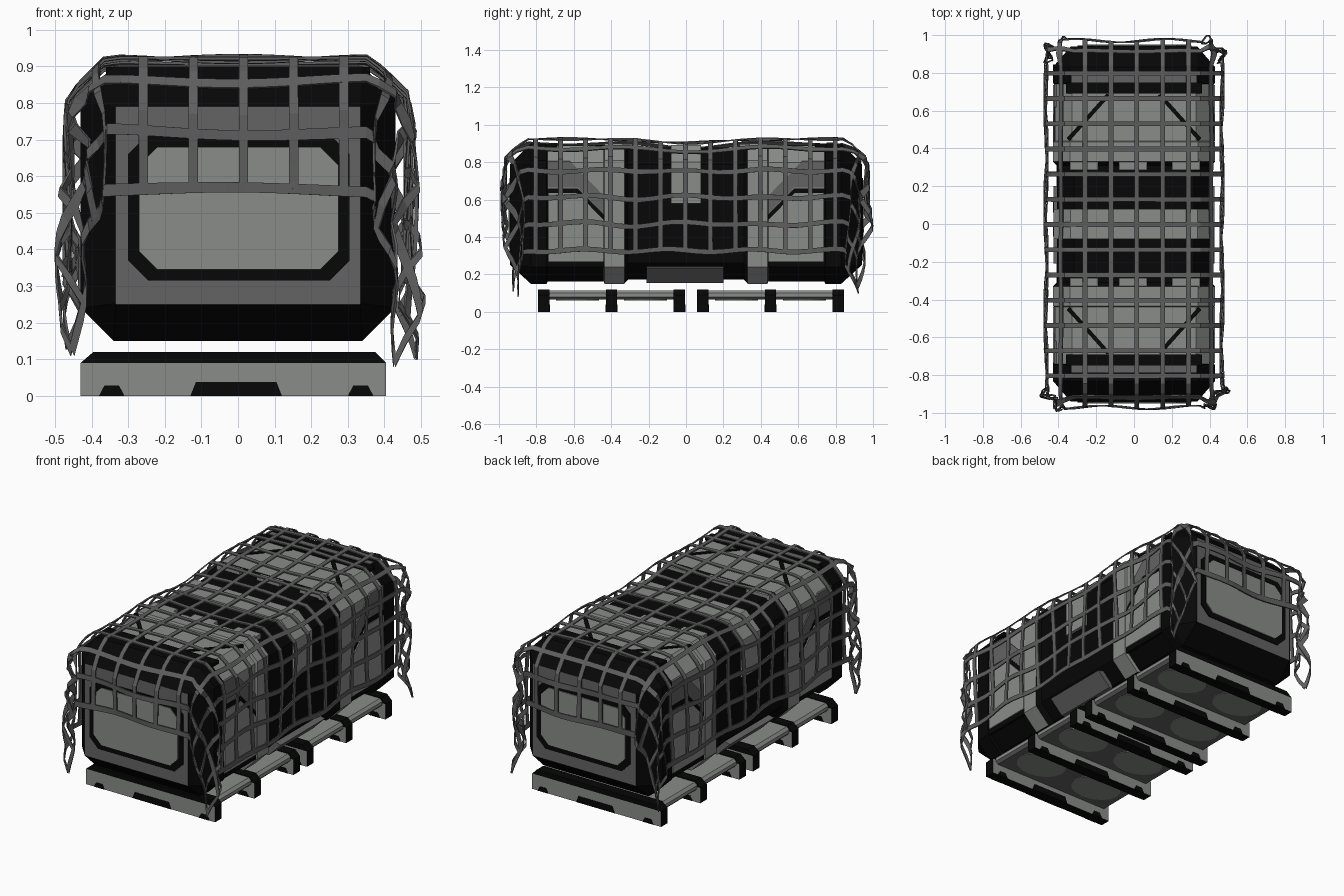
import bpy, bmesh, math

if "Cube" in bpy.data.objects:
    bpy.data.objects.remove(bpy.data.objects["Cube"])


def material(name, rgb):
    m = bpy.data.materials.new(name)
    m.diffuse_color = (*rgb, 1)
    m.use_nodes = True
    m.node_tree.nodes["Principled BSDF"].inputs["Base Color"].default_value = m.diffuse_color
    return m


LIGHT = material("light grey", (0.25, 0.265, 0.25))
MID = material("mid grey", (0.125, 0.125, 0.125))
BLACK = material("black", (0.002, 0.002, 0.002))
STRAP = material("strap grey", (0.11, 0.11, 0.11))


def build(name, verts, faces, mats, rule=None, fix=True):
    me = bpy.data.meshes.new(name)
    me.from_pydata(verts, [], faces)
    for m in mats:
        me.materials.append(m)
    if fix:
        bm = bmesh.new()
        bm.from_mesh(me)
        bmesh.ops.recalc_face_normals(bm, faces=bm.faces)
        bm.to_mesh(me)
        bm.free()
    if rule:
        for p in me.polygons:
            p.material_index = rule(p.center, p.normal)
    ob = bpy.data.objects.new(name, me)
    bpy.context.collection.objects.link(ob)
    return ob


def prism(name, poly, axis, a, b, mats, rule=None):
    place = {'x': lambda p, q, d: (d, p, q), 'y': lambda p, q, d: (p, d, q),
             'z': lambda p, q, d: (p, q, d)}[axis]
    n = len(poly)
    verts = [place(p, q, d) for d in (a, b) for p, q in poly]
    faces = [list(range(n)), list(range(n, 2 * n))]
    faces += [(i, (i + 1) % n, n + (i + 1) % n, n + i) for i in range(n)]
    return build(name, verts, faces, mats, rule)


def octagon(x0, x1, z0, z1, c):
    return [(x0 + c, z0), (x1 - c, z0), (x1, z0 + c), (x1, z1 - c),
            (x1 - c, z1), (x0 + c, z1), (x0, z1 - c), (x0, z0 + c)]


def rect(x0, x1, z0, z1):
    return [(x0, z0), (x1, z0), (x1, z1), (x0, z1)]


# crate body: chamfered rings lofted along y
def ring(i):
    return octagon(-.43 + i, .43 - i, .15 + i, .90 - i, .09)


END = octagon(-.335, .335, .25, .79, .002)
half = [(.94, END), (.83, ring(0)), (.745, ring(0)), (.74, ring(.012)),
        (.44, ring(.012)), (.435, ring(0)), (.33, ring(0)), (.31, ring(.022))]
rings = [(-y, r) for y, r in half] + [(y, r) for y, r in reversed(half)]
verts = [(x, y, z) for y, r in rings for x, z in r]
faces = [list(range(8)), list(range(len(verts) - 8, len(verts)))]
for k in range(len(rings) - 1):
    for j in range(8):
        a, b = k * 8 + j, k * 8 + (j + 1) % 8
        faces.append((a, b, b + 8, a + 8))


def body_rule(c, n):
    y = abs(c.y)
    if y > .935:
        return 1
    if y > .742 or y < .325 or n.z < -.9:
        return 2
    return 2 if (y > .44 and n.z < -.3) else 0


build("crate_body", verts, faces, [LIGHT, MID, BLACK], body_rule)

# centre rib wrapped over the top of the recess
rib = [(-.425, .58), (-.425, .80), (-.335, .892), (.335, .892), (.425, .80), (.425, .58)]
prism("centre_rib", rib, 'y', -.08, .08, [LIGHT])

for sy in (-1, 1):
    # end panels
    prism("end_panel_frame", octagon(-.30, .305, .315, .715, .055), 'y', sy * .935, sy * .945, [BLACK])
    prism("end_panel", octagon(-.27, .275, .345, .68, .05), 'y', sy * .935, sy * .95, [LIGHT])
    # lid trim on top
    prism("lid_bar_black", rect(-.36, .36, sy * .69, sy * .75), 'z', .88, .899, [BLACK])
    prism("lid_bar_grey", rect(-.33, .33, sy * .75, sy * .785), 'z', .88, .904, [MID])
    for x0 in (-.34, -.08, .20):
        prism("lid_tab", rect(x0, x0 + .15, sy * .34, sy * .285), 'z', .87, .897, [LIGHT])
    for sx in (-1, 1):
        line = [(.34, .44), (.355, .455), (.145, .69), (.125, .68)]
        prism("lid_diagonal", [(sx * x, sy * y) for x, y in line], 'z', .88, .893, [BLACK])
        # side door with cut corner, its frame and the diagonal brace

        def side(name, pts, x, mat):
            prism(name, [(sy * y, z) for y, z in pts], 'x', sx * .41, sx * x, [mat])
        side("side_door_frame", [(.75, .24), (.41, .24), (.41, .49), (.43, .51), (.58, .66), (.75, .66)], .4235, BLACK)
        side("side_door", [(.735, .27), (.44, .27), (.44, .49), (.58, .635), (.735, .635)], .430, LIGHT)
        side("side_brace", [(.74, .805), (.74, .665), (.58, .665), (.44, .52), (.44, .62), (.62, .805)], .4245, MID)
for sx in (-1, 1):
    # foot block on the lower chamfer
    foot = [(.32, .155), (.345, .155), (.425, .235), (.36, .25)]
    prism("side_foot", [(sx * x, z) for x, z in foot], 'y', -.21, .2, [MID])


# two pallets
def rail_rule(c, n):
    return 0 if abs(n.y) > .9 and c.z < .089 else 1


for y0 in (-.79, .06):
    for r in range(3):
        a = y0 + r * .362
        prism("pallet_rail", rect(-.43, .405, 0, .09), 'y', a, a + .06, [LIGHT, BLACK], rail_rule)
        prism("pallet_rail_cap", [(-.43, .09), (.405, .09), (.375, .12), (-.395, .12)], 'y', a, a + .06, [BLACK])
        for x0, x1, h in ((-.38, -.31, .028), (-.13, .12, .038), (.30, .37, .028)):
            prism("pallet_notch", [(x0, 0), (x1, 0), (x1 - .015, h), (x0 + .015, h)], 'y', a - .002, a + .062, [BLACK])
        if r < 2:
            prism("pallet_deck", octagon(-.41, .385, .065, .115, .015), 'y', a + .06, a + .362, [LIGHT, MID],
                  lambda c, n: 1 if n.z < -.3 else 0)
            for cx in (-.21, .185):
                oval = [(cx + .15 * math.cos(t * math.pi / 8), a + .211 + .115 * math.sin(t * math.pi / 8))
                        for t in range(16)]
                prism("pallet_underside_oval", oval, 'z', .061, .07, [LIGHT])


# cargo net: flat cloth coordinates folded over the crate
CX, CY, M = .36, .865, .10


def fold(t, c):
    k = max(0, t - c)
    if k < M * 1.414:
        return min(t, c) + k / 1.414, k / 1.414
    return c + M, M + k - M * 1.414


def drape(u, v):
    sx, sy = (1 if u >= 0 else -1), (1 if v >= 0 else -1)
    x, dx = fold(abs(u), CX)
    y, dy = fold(abs(v), CY)
    dx, dy = dx * 1.04, dy * 1.22
    drop = max(dx, dy)
    if dx > 0 and dy > 0:
        drop = (dx ** 1.3 + dy ** 1.3) ** (1 / 1.3)
        phi = math.atan2(dy, dx)
        q = min(1, min(dx, dy) / .12)
        rho = min(M, drop) + q * (.05 + .03 * math.sin(phi * 10 + sx + 2 * sy))
        x, y = CX - .04 * q + rho * math.cos(phi), CY - .04 * q + rho * math.sin(phi)
    hang = min(1, drop / .2)
    x += hang * (.010 * math.sin(v * 11 + u * 7) + .006) * (dx > 0)
    y += hang * (.010 * math.sin(u * 13 + v * 5) + .006) * (dy > 0)
    z = .923 - drop + .008 * math.sin(v * 9 + 1) * math.cos(u * 8)
    z -= .022 * math.exp(-(v / .22) ** 2) * (1 - hang)
    z += hang * .008 * math.sin(v * 14 + u * 3)
    return (sx * x, sy * y, z)


def net(name, lines, ends, swap):
    verts, faces, steps, w = [], [], 40, .0125
    for t in lines:
        for i in range(steps + 1):
            s = ends[0] + (ends[1] - ends[0]) * i / steps
            for d in (-w, w):
                verts.append(drape(s, t + d) if swap else drape(t + d, s))
            if i:
                n = len(verts)
                faces.append((n - 4, n - 3, n - 1, n - 2))
    ob = build(name, verts, faces, [STRAP], fix=False)
    mod = ob.modifiers.new("thickness", 'SOLIDIFY')
    mod.thickness = .007
    mod.offset = 0


us = [.015 + .137 * k for k in range(-7, 8)]
vs = [-.003 + .1335 * k for k in range(-9, 10)]
net("net_long_straps", us, (vs[0], vs[-1]), False)
net("net_cross_straps", vs, (us[0], us[-1]), True)
